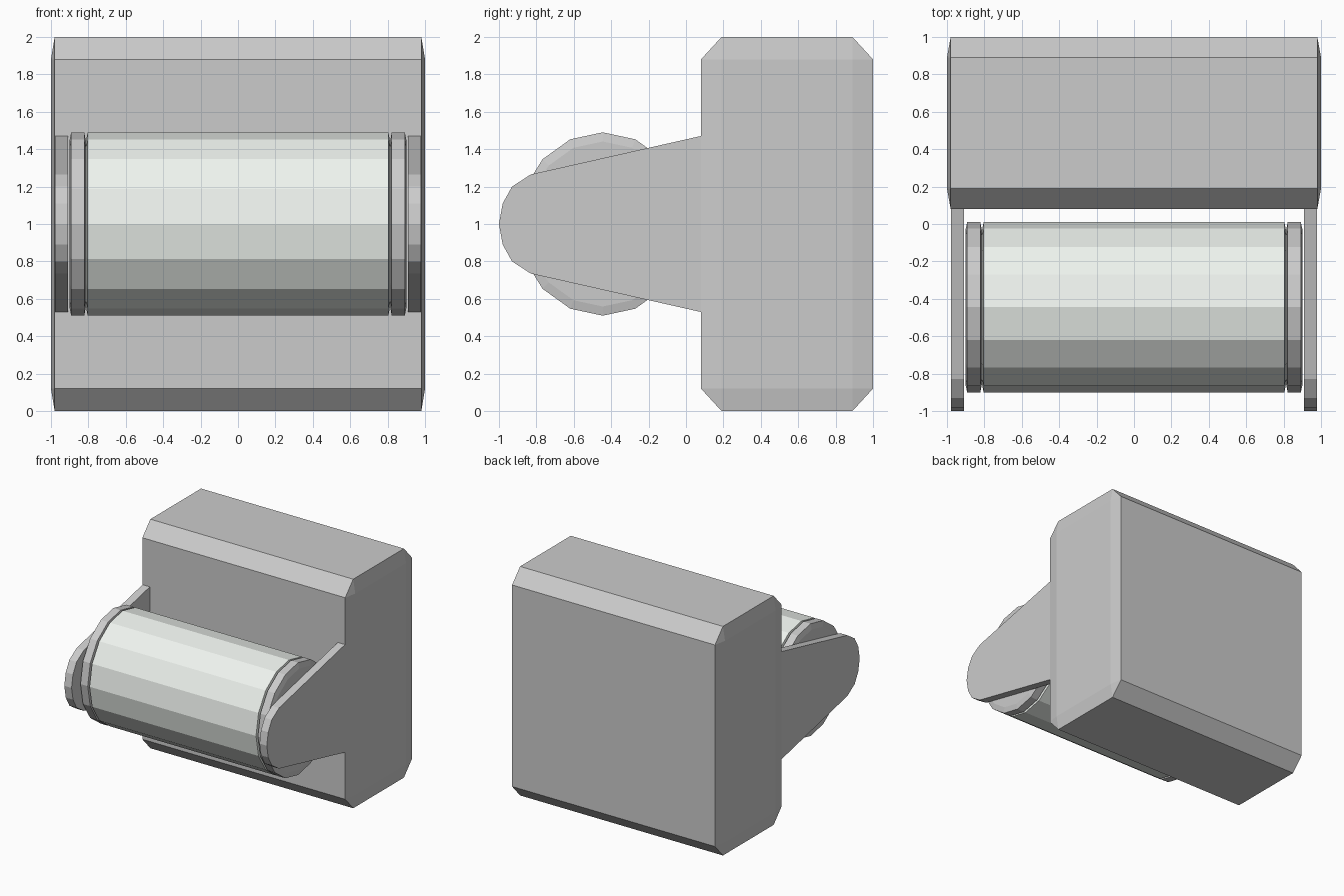
import bpy, bmesh
from math import sin, cos, pi

if "Cube" in bpy.data.objects:
    bpy.data.objects.remove(bpy.data.objects["Cube"])


def finish(name, bm, color=None):
    bmesh.ops.recalc_face_normals(bm, faces=bm.faces)
    mesh = bpy.data.meshes.new(name)
    bm.to_mesh(mesh)
    bm.free()
    obj = bpy.data.objects.new(name, mesh)
    bpy.context.collection.objects.link(obj)
    if color:
        mat = bpy.data.materials.new(name + "_paint")
        mat.diffuse_color = color
        mat.use_nodes = True
        mat.node_tree.nodes["Principled BSDF"].inputs["Base Color"].default_value = mat.diffuse_color
        mesh.materials.append(mat)
    return obj


def loft(name, rings, color=None):
    """Bridge equal-sized point loops along x and cap both ends."""
    bm = bmesh.new()
    loops = [[bm.verts.new(p) for p in ring] for ring in rings]
    for a, b in zip(loops, loops[1:]):
        for i in range(len(a)):
            j = (i + 1) % len(a)
            bm.faces.new((a[i], a[j], b[j], b[i]))
    bm.faces.new(loops[0])
    bm.faces.new(loops[-1])
    return finish(name, bm, color)


def roller_ring(x, scale, sides=16):
    return [(x, -0.445 + 0.455 * scale * sin(2 * pi * i / sides),
             1.0 + 0.49 * scale * cos(2 * pi * i / sides)) for i in range(sides)]


# Chamfered body block with slightly raised side panels
bm = bmesh.new()
for sx in (-1, 1):
    for sy in (-1, 1):
        for sz in (-1, 1):
            for x, y, z in ((1.0, 0.35, 0.88), (0.98, 0.46, 0.88), (0.98, 0.35, 1.0)):
                bm.verts.new((sx * x, 0.54 + sy * y, 1 + sz * z))
bmesh.ops.convex_hull(bm, input=bm.verts)
bmesh.ops.dissolve_limit(bm, angle_limit=0.01, verts=bm.verts, edges=bm.edges)
finish("body_block", bm)

# Tapered side arms with rounded noses
upper = [(0.10, 0.475), (-0.83, 0.265), (-0.93, 0.20), (-0.98, 0.11)]
profile = ([(y, 1 + h) for y, h in upper] + [(-1.0, 1.0)]
           + [(y, 1 - h) for y, h in reversed(upper)])
for side, s in (("left", -1), ("right", 1)):
    loft(side + "_arm", [[(s * x, y, z) for y, z in profile] for x in (0.908, 0.978)])

# Pale roller drum
drum = [(-0.813, 0.9), (-0.804, 1.0), (0.804, 1.0), (0.813, 0.9)]
loft("roller_drum", [roller_ring(x, r) for x, r in drum], (0.86, 0.9, 0.86, 1))

# Grey end collars
collar = [(0.813, 0.9), (0.822, 1.0), (0.892, 1.0), (0.902, 0.9)]
for side, s in (("left", -1), ("right", 1)):
    loft(side + "_collar", [roller_ring(s * x, r) for x, r in collar])
